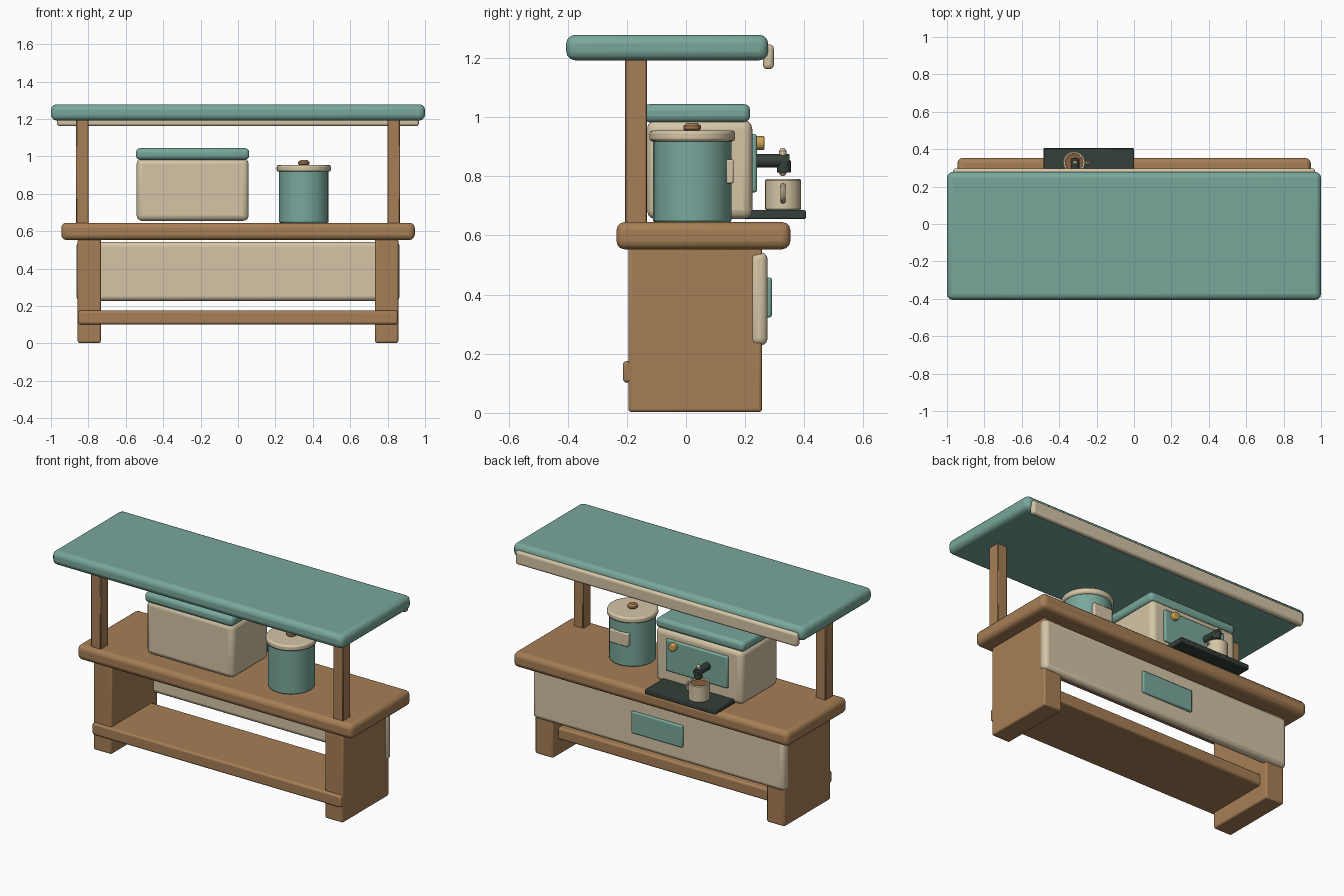
import bpy, math

if "Cube" in bpy.data.objects:
    bpy.data.objects.remove(bpy.data.objects["Cube"])


def material(name, rgb):
    m = bpy.data.materials.new(name)
    m.diffuse_color = (*rgb, 1)
    m.use_nodes = True
    m.node_tree.nodes["Principled BSDF"].inputs["Base Color"].default_value = m.diffuse_color
    return m


TEAL = material("teal", (0.19, 0.39, 0.33))
WOOD = material("wood", (0.38, 0.21, 0.09))
CREAM = material("cream", (0.66, 0.56, 0.38))
DARK = material("dark_metal", (0.035, 0.05, 0.04))
BRASS = material("brass", (0.60, 0.36, 0.08))
COFFEE = material("coffee", (0.25, 0.11, 0.05))


def finish(name, mat, bevel=0, segments=3):
    o = bpy.context.object
    o.name = name
    o.data.materials.append(mat)
    bpy.ops.object.transform_apply(location=False, rotation=True, scale=True)
    if bevel:
        b = o.modifiers.new("round", "BEVEL")
        b.width = bevel
        b.segments = segments
        b.limit_method = "ANGLE"
        b.angle_limit = math.radians(40)
    bpy.ops.object.shade_smooth_by_angle(angle=math.radians(35))
    return o


def box(name, mat, x, y, z, bevel=0.01, segments=3):
    spans = (x, y, z)
    bpy.ops.mesh.primitive_cube_add(size=1, location=[(a + b) / 2 for a, b in spans])
    bpy.context.object.scale = [b - a for a, b in spans]
    return finish(name, mat, bevel, segments)


def cylinder(name, mat, r, depth, loc, rot=(0, 0, 0), bevel=0.005, sides=24):
    bpy.ops.mesh.primitive_cylinder_add(vertices=sides, radius=r, depth=depth,
                                        location=loc, rotation=rot)
    return finish(name, mat, bevel, 2)


def lathe(name, mat, profile, x, y, sides=24):
    # closed solid of revolution around a vertical axis
    verts, faces, n = [], [], len(profile)
    for i in range(sides):
        a = 2 * math.pi * i / sides
        verts += [(r * math.cos(a), r * math.sin(a), z) for r, z in profile]
        j = (i + 1) % sides
        faces += [(i * n + k, j * n + k, j * n + k + 1, i * n + k + 1) for k in range(n - 1)]
    faces.append([i * n for i in reversed(range(sides))])
    faces.append([i * n + n - 1 for i in range(sides)])
    me = bpy.data.meshes.new(name)
    me.from_pydata(verts, [], faces)
    o = bpy.data.objects.new(name, me)
    o.location = (x, y, 0)
    bpy.context.collection.objects.link(o)
    bpy.ops.object.select_all(action="DESELECT")
    o.select_set(True)
    bpy.context.view_layer.objects.active = o
    return finish(name, mat)


# Roof and its hanging trim
box("roof", TEAL, (-1, 1), (-0.405, 0.278), (1.192, 1.278), 0.03)
box("roof_trim", CREAM, (-0.968, 0.968), (0.26, 0.297), (1.162, 1.245), 0.014)

# Counter, side supports, roof posts
box("counter", WOOD, (-0.945, 0.945), (-0.235, 0.353), (0.553, 0.645), 0.028)
for side, s in (("left", -1), ("right", 1)):
    box(side + "_support", WOOD, sorted((s * 0.733, s * 0.857)), (-0.195, 0.257), (0.003, 0.56), 0.01)
    box(side + "_post", WOOD, sorted((s * 0.798, s * 0.866)), (-0.207, -0.132), (0.63, 1.2), 0.004, 1)

# Low shelf and back apron with plain badge
box("shelf", WOOD, (-0.855, 0.855), (-0.213, 0.205), (0.102, 0.175), 0.012)
box("apron", CREAM, (-0.864, 0.864), (0.216, 0.276), (0.228, 0.543), 0.024)
box("apron_badge", TEAL, (-0.175, 0.175), (0.265, 0.29), (0.323, 0.458), 0.007, 2)

# Drinks machine
box("machine_body", CREAM, (-0.542, 0.057), (-0.132, 0.224), (0.655, 0.99), 0.03)
box("machine_lid", TEAL, (-0.545, 0.06), (-0.145, 0.217), (0.982, 1.044), 0.022)
box("machine_panel", TEAL, (-0.45, -0.025), (0.21, 0.24), (0.745, 0.942), 0.008, 2)
cylinder("machine_knob", BRASS, 0.024, 0.035, (-0.085, 0.248, 0.912), (math.pi / 2, 0, 0), 0.006, 16)
box("drip_tray", DARK, (-0.485, 0), (0.19, 0.405), (0.655, 0.685), 0.005, 2)

# Spout
cylinder("spout_arm", DARK, 0.023, 0.12, (-0.315, 0.29, 0.852), (math.pi / 2, 0, 0), 0.004, 16)
cylinder("spout_nozzle", DARK, 0.024, 0.042, (-0.315, 0.331, 0.833), bevel=0.004, sides=16)
lathe("spout_pin", CREAM, [(0.005, 0.8), (0.013, 0.81), (0.013, 0.885), (0.005, 0.896)],
      -0.315, 0.327, 12)

# Cup with hollow top, drink and handle
lathe("cup", CREAM, [(0.056, 0.684), (0.061, 0.69), (0.061, 0.785), (0.057, 0.79),
                     (0.049, 0.788), (0.047, 0.765)], -0.32, 0.328)
cylinder("drink", COFFEE, 0.048, 0.01, (-0.32, 0.328, 0.775), bevel=0)
bpy.ops.mesh.primitive_torus_add(major_segments=20, minor_segments=8, major_radius=0.026,
                                 minor_radius=0.009, location=(-0.262, 0.328, 0.742),
                                 rotation=(math.pi / 2, 0, 0))
finish("cup_handle", CREAM)

# Storage canister with lid, knob and plain label
cylinder("canister", TEAL, 0.133, 0.285, (0.352, 0.021, 0.787), bevel=0.008)
cylinder("canister_lid", CREAM, 0.145, 0.036, (0.352, 0.021, 0.936), bevel=0.01)
lathe("canister_knob", WOOD, [(0.02, 0.95), (0.03, 0.96), (0.03, 0.97), (0.018, 0.98)],
      0.352, 0.021, 16)
box("canister_label", CREAM, (0.287, 0.417), (0.135, 0.161), (0.775, 0.857), 0.006, 2)
